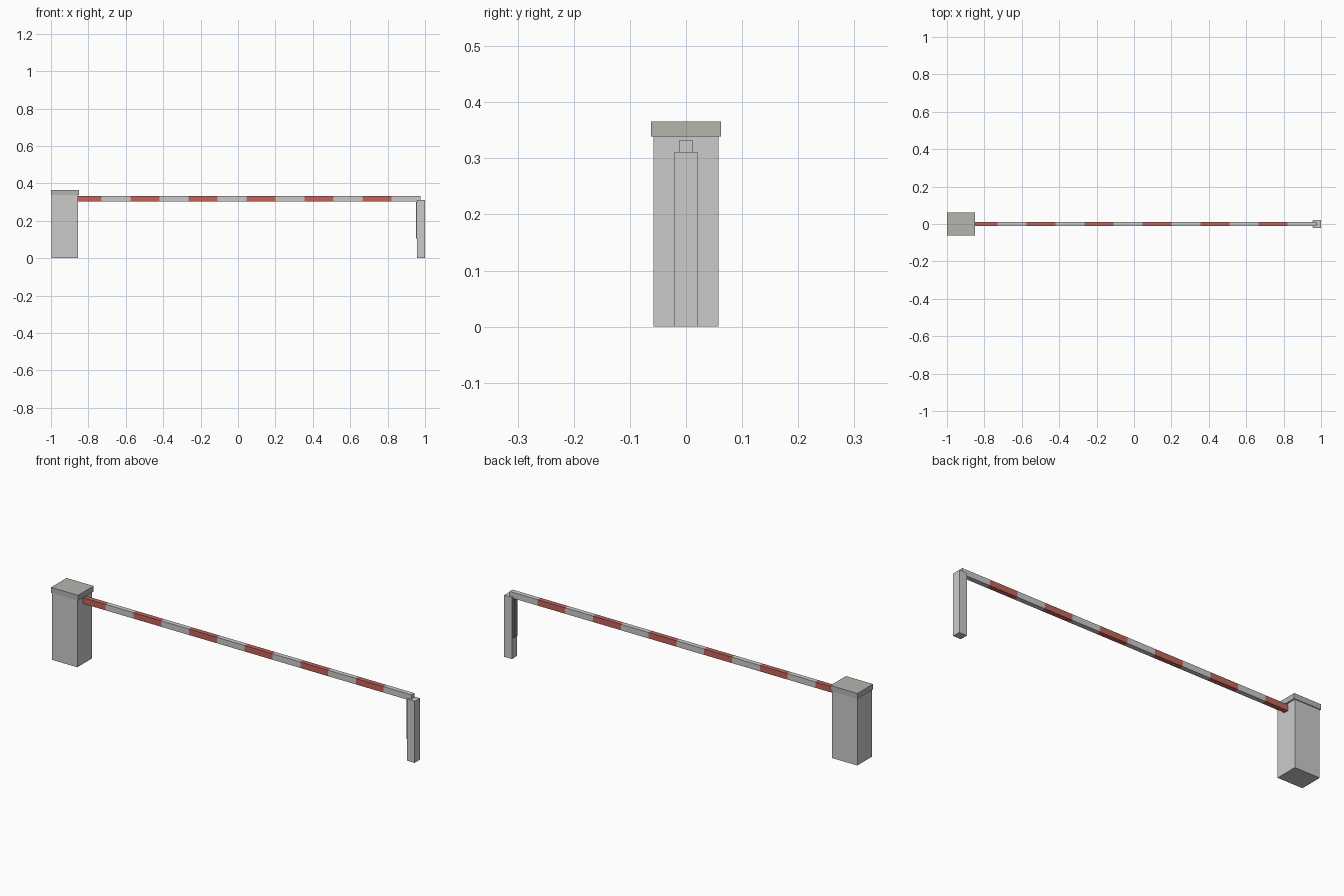
import bpy, bmesh

if "Cube" in bpy.data.objects:
    bpy.data.objects.remove(bpy.data.objects["Cube"])


def material(name, rgb):
    m = bpy.data.materials.new(name)
    m.diffuse_color = (*rgb, 1)
    m.use_nodes = True
    m.node_tree.nodes["Principled BSDF"].inputs["Base Color"].default_value = m.diffuse_color
    return m


def finish(name, bm, mats=()):
    bmesh.ops.recalc_face_normals(bm, faces=bm.faces[:])
    mesh = bpy.data.meshes.new(name)
    bm.to_mesh(mesh)
    bm.free()
    for m in mats:
        mesh.materials.append(m)
    ob = bpy.data.objects.new(name, mesh)
    bpy.context.collection.objects.link(ob)
    return ob


def box(name, x0, x1, half_y, z0, z1, mats=()):
    bm = bmesh.new()
    bmesh.ops.create_cube(bm, size=1)
    for v in bm.verts:
        v.co = (x1 if v.co.x > 0 else x0,
                half_y if v.co.y > 0 else -half_y,
                z1 if v.co.z > 0 else z0)
    return finish(name, bm, mats)


red = material("red", (0.55, 0.13, 0.11))
pale = material("pale_grey", (0.8, 0.8, 0.8))
lid_grey = material("lid_grey", (0.46, 0.46, 0.43))
dark = material("dark_grey", (0.2, 0.2, 0.2))

# Drive cabinet with overhanging lid
box("cabinet", -0.996, -0.856, 0.058, 0, 0.339)
box("cabinet_lid", -1.0, -0.849, 0.062, 0.339, 0.366, [lid_grey])

# Rest post with a dark strip on its inner face
box("rest_post", 0.957, 1.0, 0.0205, 0, 0.311)
box("post_strip", 0.951, 0.957, 0.014, 0.105, 0.303, [dark])

# Boom: one tube of twelve alternating stripes, rooted in the cabinet
start, end, count = -0.885, 0.976, 12
bm = bmesh.new()
rings = []
for i in range(count + 1):
    x = start + (end - start) * i / count
    rings.append([bm.verts.new((x, y, z)) for y, z in
                  ((-0.0118, 0.303), (0.0118, 0.303), (0.0118, 0.333), (-0.0118, 0.333))])
for i, (a, b) in enumerate(zip(rings, rings[1:])):
    for k in range(4):
        f = bm.faces.new((a[k], a[k - 1], b[k - 1], b[k]))
        f.material_index = i % 2
bm.faces.new(rings[0])
bm.faces.new(rings[-1]).material_index = 1
finish("boom", bm, [red, pale])
